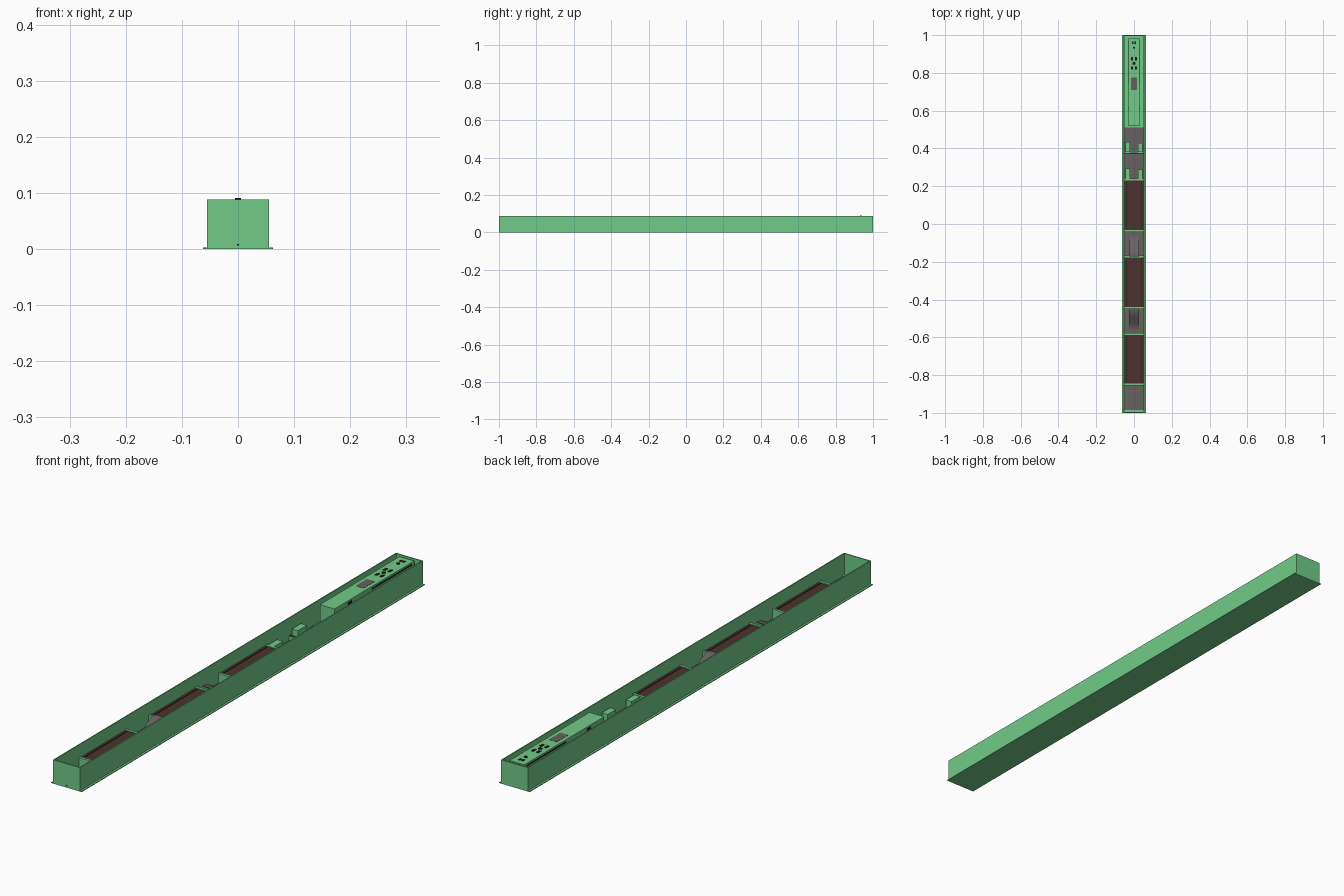
import bpy, math

if "Cube" in bpy.data.objects:
    bpy.data.objects.remove(bpy.data.objects["Cube"])

def mat(name, r, g, b):
    m = bpy.data.materials.new(name)
    m.diffuse_color = (r, g, b, 1)
    m.use_nodes = True
    m.node_tree.nodes["Principled BSDF"].inputs["Base Color"].default_value = m.diffuse_color
    return m

GREEN = mat("green", 0.168, 0.597, 0.25)
BROWN = mat("dark brown", 0.076, 0.032, 0.025)
GRAY = mat("gray", 0.14, 0.12, 0.12)
BLACK = mat("black", 0.012, 0.012, 0.012)

def mesh(name, verts, faces, m):
    me = bpy.data.meshes.new(name)
    me.from_pydata(verts, [], faces)
    me.materials.append(m)
    ob = bpy.data.objects.new(name, me)
    bpy.context.collection.objects.link(ob)
    return ob

def box(name, x0, x1, y0, y1, z0, z1, m):
    v = [(x, y, z) for z in (z0, z1) for x, y in ((x0, y0), (x1, y0), (x1, y1), (x0, y1))]
    f = [(3, 2, 1, 0), (4, 5, 6, 7), (0, 1, 5, 4), (1, 2, 6, 5), (2, 3, 7, 6), (3, 0, 4, 7)]
    return mesh(name, v, f, m)

def extrude_x(name, prof, x0, x1, m):
    """Extrude a (y, z) outline along x."""
    n = len(prof)
    v = [(x, y, z) for x in (x0, x1) for y, z in prof]
    f = [tuple(range(n))[::-1], tuple(range(n, 2 * n))]
    f += [(i, (i + 1) % n, n + (i + 1) % n, n + i) for i in range(n)]
    ob = mesh(name, v, f, m)
    import bmesh
    bm = bmesh.new()
    bm.from_mesh(ob.data)
    bmesh.ops.recalc_face_normals(bm, faces=bm.faces)
    bm.to_mesh(ob.data)
    bm.free()
    return ob

W, T, H = 0.055, 0.004, 0.088
IN = W - T

# Trough: base flange and four thin walls
box("base_flange", -0.0625, 0.0625, -1, 1, 0, 0.003, GREEN)
for s, n in ((-1, "left"), (1, "right")):
    a, b = sorted((s * IN, s * W))
    box(n + "_wall", a, b, -1, 1, 0.003, H, GREEN)
box("front_wall", -IN, IN, -1, -1 + T, 0.003, H, GREEN)
box("back_wall", -IN, IN, 1 - T, 1, 0.003, H, GREEN)
box("front_hole", -0.0015, 0.0015, -1.0008, -0.9995, 0.006, 0.009, BLACK)

# Gray channel floor
box("channel_floor", -IN, IN, -0.985, 0.51, 0.003, 0.006, GRAY)
box("front_sill", -IN, IN, -1 + T, -0.985, 0.003, 0.01, GREEN)

# Three raised beds with green end walls, brown tops and edge strips
for i, (y0, y1) in enumerate(((-0.855, -0.577), (-0.45, -0.168), (-0.042, 0.24))):
    for y, n in ((y0, "front"), (y1 - 0.01, "back")):
        box(f"bed_{n}_wall_{i}", -IN, IN, y, y + 0.01, 0.006, 0.042, GREEN)
    box(f"bed_top_{i}", -IN, IN, y0 + 0.01, y1 - 0.01, 0.006, 0.039, BROWN)
    for s in (-1, 1):
        box(f"bed_strip_{i}", s * 0.041 - 0.0015, s * 0.041 + 0.0015,
            y0 + 0.012, y1 - 0.012, 0.039, 0.0405, BLACK)

# Curved ramps up to both ends of the middle bed
def ramp(name, y_low, y_high):
    N = 14
    top = []
    for k in range(N + 1):
        t = k / N
        top.append((y_low + (y_high - y_low) * t,
                    0.008 + 0.044 * (1 - math.cos(math.pi * t)) / 2))
    low = [(y, z - 0.0025) for y, z in reversed(top)]
    return extrude_x(name, top + low, -0.026, 0.026, GRAY)

ramp("front_ramp", -0.565, -0.447)
ramp("back_ramp", -0.053, -0.171)

# Low step and paired blocks ahead of the control housing
box("step_divider", -IN, IN, 0.37, 0.38, 0.006, 0.022, GREEN)
box("step_strip", -IN, IN, 0.373, 0.377, 0.022, 0.0235, BROWN)
for i, y in enumerate((0.24, 0.38)):
    z = (0.04, 0.046)[i]
    box(f"left_block_{i}", -0.046, -0.022, y, y + 0.053, 0.006, z, GREEN)
    box(f"right_block_{i}", 0.02, 0.044, y, y + 0.048, 0.006, z, GREEN)

# Control housing
box("housing_floor", -IN, IN, 0.51, 1 - T, 0.003, 0.008, GREEN)
box("control_housing", -0.03, 0.03, 0.52, 0.985, 0.008, 0.0865, GREEN)
TOP = 0.0865
box("display", -0.016, 0.016, 0.71, 0.775, TOP, TOP + 0.001, GRAY)
for sx in (-1, 1):
    for sy in (-1, 1):
        box("corner_button", sx * 0.01 - 0.005, sx * 0.01 + 0.005,
            0.85 + sy * 0.024 - 0.009, 0.85 + sy * 0.024 + 0.009, TOP, TOP + 0.0015, BLACK)
    box("side_slot", sx * 0.0302 - 0.0008, sx * 0.0302 + 0.0008, 0.74, 0.97, 0.075, 0.08, BLACK)
    box("side_clip", sx * 0.0305 - 0.0015, sx * 0.0305 + 0.0015, 0.6, 0.62, 0.06, 0.08, BLACK)
    box("top_button", sx * 0.006 - 0.004, sx * 0.006 + 0.004, 0.953, 0.965, TOP, TOP + 0.0015, BLACK)
bpy.ops.mesh.primitive_cylinder_add(vertices=20, radius=0.008, depth=0.0015,
                                    location=(0, 0.85, TOP + 0.00075))
bpy.context.object.name = "round_button"
bpy.context.object.data.materials.append(BLACK)
box("switch", -0.005, 0.005, 0.93, 0.938, TOP, 0.0905, BLACK)
